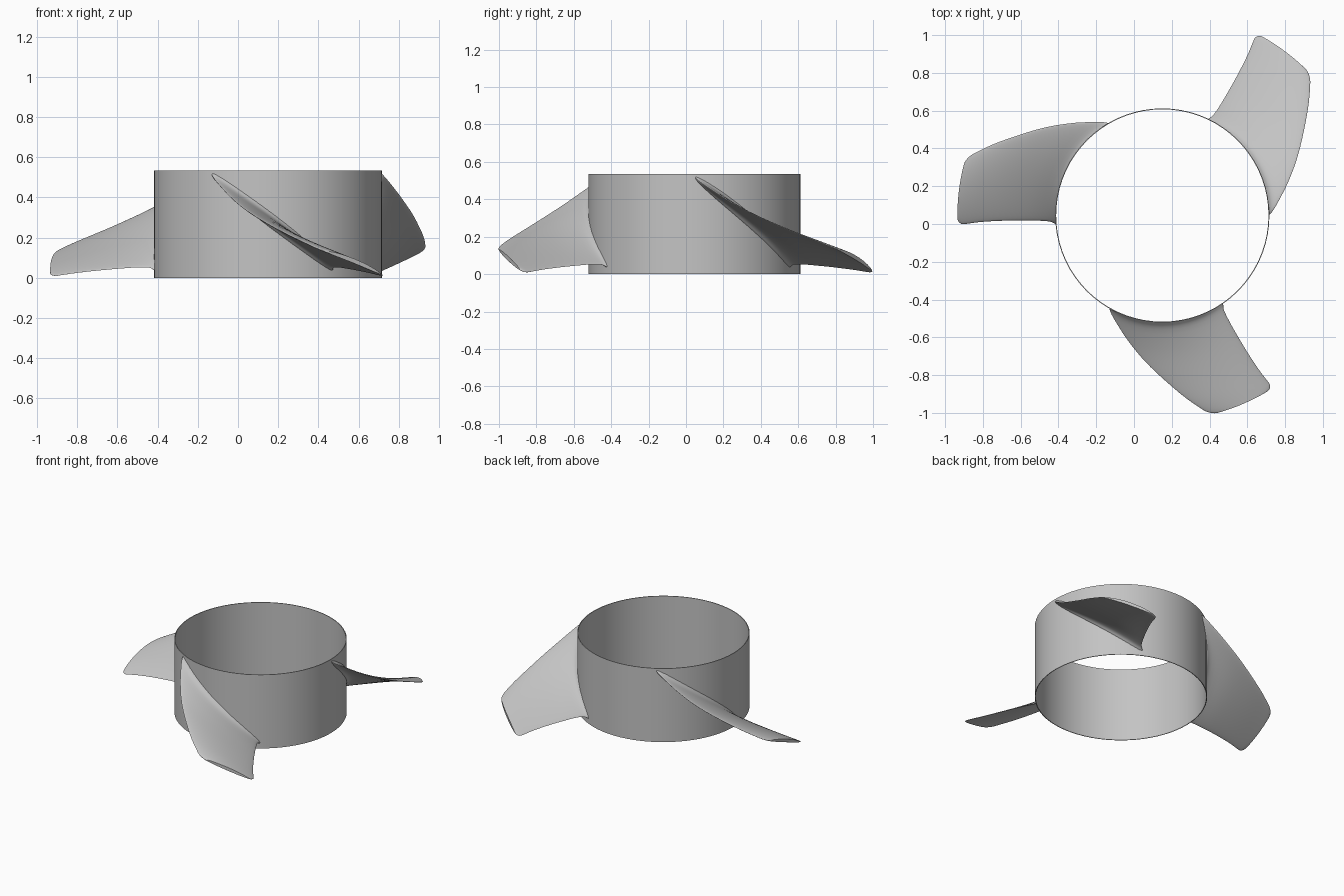
import bpy, bmesh, math
from mathutils import Vector

cube = bpy.data.objects.get("Cube")
if cube:
    bpy.data.objects.remove(cube)

CX, CY = 0.15, 0.045          # ring axis
RING_R, RING_H, WALL = 0.567, 0.535, 0.005
TIP_R, CORNER = 1.085, 0.04

grey = bpy.data.materials.new("plain grey")
grey.use_nodes = True
GREY = (0.55, 0.55, 0.55, 1)
grey.diffuse_color = GREY
grey.node_tree.nodes["Principled BSDF"].inputs["Base Color"].default_value = GREY


def finish(name, bm):
    bmesh.ops.recalc_face_normals(bm, faces=bm.faces[:])
    mesh = bpy.data.meshes.new(name)
    bm.to_mesh(mesh)
    bm.free()
    mesh.materials.append(grey)
    obj = bpy.data.objects.new(name, mesh)
    bpy.context.collection.objects.link(obj)
    obj.location = (CX, CY, 0)
    bpy.ops.object.select_all(action='DESELECT')
    obj.select_set(True)
    bpy.context.view_layer.objects.active = obj
    bpy.ops.object.shade_smooth_by_angle(angle=math.radians(40))
    return obj


def loft(bm, loops, closed):
    """Bridge equal rings of points with quads."""
    rings = [[bm.verts.new(p) for p in loop] for loop in loops]
    pairs = list(zip(rings, rings[1:]))
    if closed:
        pairs.append((rings[-1], rings[0]))
    for a, b in pairs:
        for i in range(len(a)):
            j = (i + 1) % len(a)
            bm.faces.new((a[i], a[j], b[j], b[i]))
    return rings


def smooth_curve(points, x):
    """Cubic Hermite curve through (x, y) points."""
    def slope(i):
        a, b = points[max(i - 1, 0)], points[min(i + 1, len(points) - 1)]
        return (b[1] - a[1]) / (b[0] - a[0])
    i = 0
    while i < len(points) - 2 and x > points[i + 1][0]:
        i += 1
    (x0, y0), (x1, y1) = points[i], points[i + 1]
    w = x1 - x0
    u = (x - x0) / w
    return (y0 * (1 + 2 * u) * (1 - u) ** 2 + y1 * u * u * (3 - 2 * u)
            + w * slope(i) * u * (1 - u) ** 2 + w * slope(i + 1) * u * u * (u - 1))


# Thin open ring
bm = bmesh.new()
profile = [(RING_R, 0), (RING_R, RING_H), (RING_R - WALL, RING_H), (RING_R - WALL, 0)]
SEG = 72
loft(bm, [[(r * math.cos(k * math.tau / SEG), r * math.sin(k * math.tau / SEG), z)
           for k in range(SEG)] for r, z in profile], True)
finish("hub_ring", bm)

# Blade edges as radius -> angle (degrees) and radius -> height
HIGH_ANGLE = [(0.56, 0), (0.574, 1), (0.636, 9), (0.73, 18.9), (0.865, 30.3), (1.014, 39.7), (1.09, 43.8)]
HIGH_Z = [(0.56, 0.525), (0.574, 0.51), (0.636, 0.445), (0.73, 0.36), (0.865, 0.265), (1.014, 0.18), (1.09, 0.137)]
LOW_ANGLE = [(0.56, 65), (0.60, 63), (0.75, 62), (0.95, 62), (1.09, 62.8)]
LOW_Z = [(0.56, 0.035), (0.60, 0.052), (0.75, 0.045), (0.95, 0.025), (1.09, 0.004)]


def mid_surface(r, t):
    a0, a1 = smooth_curve(HIGH_ANGLE, r), smooth_curve(LOW_ANGLE, r)
    z0, z1 = smooth_curve(HIGH_Z, r), smooth_curve(LOW_Z, r)
    a = math.radians(a0 + (a1 - a0) * t)
    camber = 0.012 * 4 * t * (1 - t) * (r - RING_R) / (TIP_R - RING_R)
    return Vector((r * math.cos(a), r * math.sin(a), z0 + (z1 - z0) * t + camber))


def blade_section(r, n=20):
    """Closed lens-shaped section with rounded tip corners and a root fillet."""
    chord = (mid_surface(r, 1) - mid_surface(r, 0)).length
    d = max(CORNER - (TIP_R - r), 0)
    inset = (CORNER - math.sqrt(max(CORNER ** 2 - d * d, 0))) / chord
    half = 0.011 + 0.022 * math.exp(-max(r - RING_R, 0) / 0.018)
    loop = []
    for k in range(2 * n):
        ang = math.pi * k / n
        t = inset + (1 - 2 * inset) * (1 - math.cos(ang)) / 2
        e = 0.001
        along = mid_surface(r, t + e) - mid_surface(r, t - e)
        out = mid_surface(r + e, t) - mid_surface(r - e, t)
        normal = out.cross(along).normalized()
        # keep the thickness tangent to the ring so the root stays seated
        radial = mid_surface(r, t)
        radial.z = 0
        radial.normalize()
        normal = (normal - radial * normal.dot(radial)).normalized()
        loop.append(mid_surface(r, t) + normal * half * math.sin(ang))
    return loop


# Three identical swept blades
radii = [0.563, 0.57, 0.576, 0.583, 0.592, 0.605]
radii += [0.63 + 0.035 * i for i in range(12)]
radii += [TIP_R - CORNER * (1 - math.sin(i * math.pi / 12)) for i in range(1, 7)]
for k, name in enumerate(("back_left_blade", "right_blade", "front_blade")):
    bm = bmesh.new()
    rings = loft(bm, [blade_section(r) for r in radii], False)
    bm.faces.new(rings[-1])
    blade = finish(name, bm)
    blade.rotation_euler.z = k * math.tau / 3
